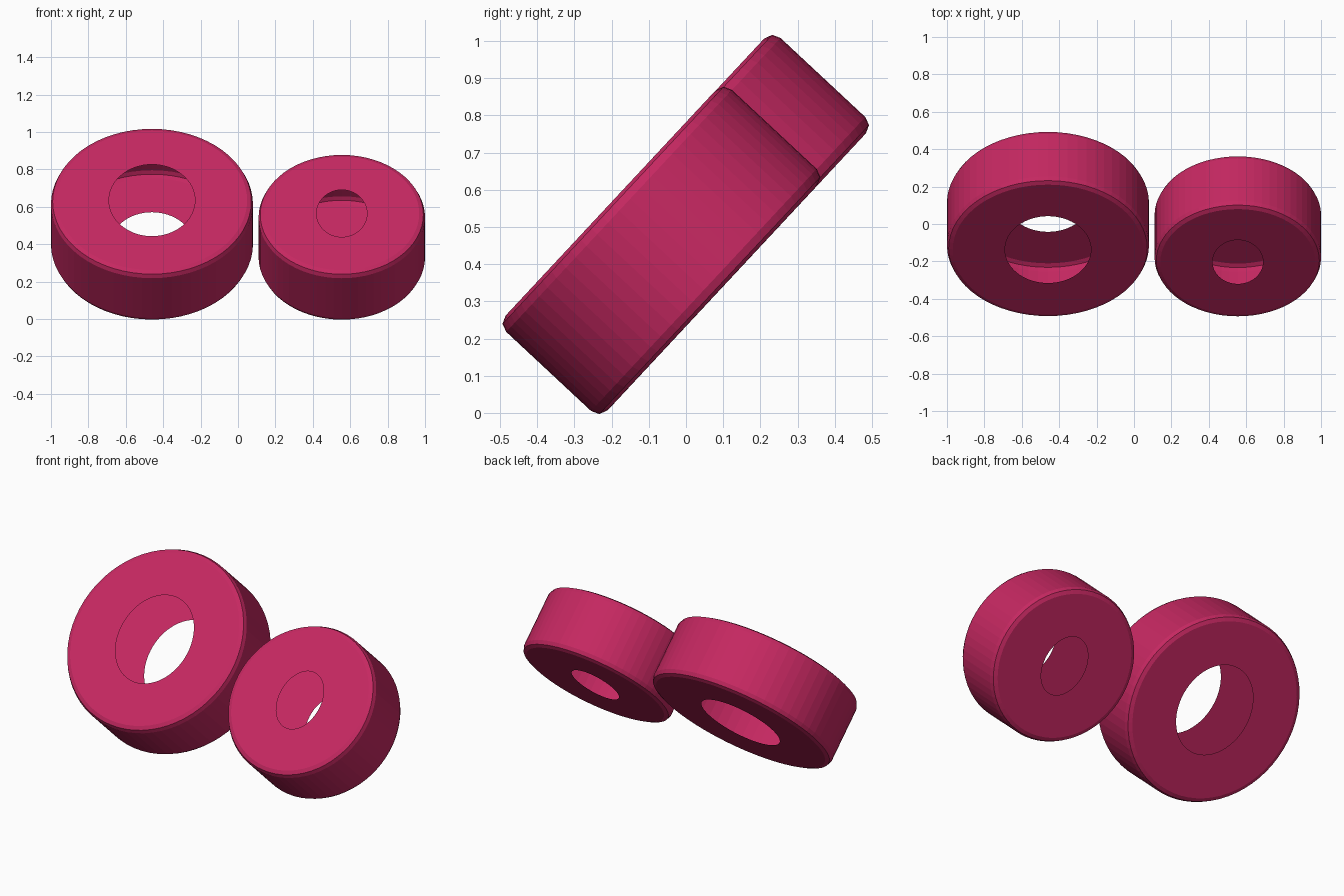
import bpy
import bmesh
import math

SEGMENTS = 64
TILT = math.radians(47)

cube = bpy.data.objects.get("Cube")
if cube:
    bpy.data.objects.remove(cube, do_unlink=True)

# Single flat colour
raspberry = bpy.data.materials.new("raspberry_pink")
raspberry.use_nodes = True
colour = (0.56, 0.021, 0.12, 1)
raspberry.diffuse_color = colour
raspberry.node_tree.nodes["Principled BSDF"].inputs["Base Color"].default_value = colour


def add_ring(bm, rx, ry, z):
    """One closed loop of vertices at height z."""
    angles = [2 * math.pi * i / SEGMENTS for i in range(SEGMENTS)]
    return [bm.verts.new((rx * math.cos(a), ry * math.sin(a), z)) for a in angles]


def hollow_disc(name, radius, hole_x, hole_y, location):
    """Hollow drum shell with rounded rims and an oval opening in each face."""
    half, bevel = 0.187, 0.031
    soft = bevel * (1 - math.sqrt(0.5))
    rim = [(radius - bevel, half), (radius - soft, half - soft), (radius, half - bevel)]
    profile = [(hole_x, hole_y, half)]
    profile += [(r, r, z) for r, z in rim]
    profile += [(r, r, -z) for r, z in reversed(rim)]
    profile += [(hole_x, hole_y, -half)]

    bm = bmesh.new()
    rings = [add_ring(bm, *p) for p in profile]
    for upper, lower in zip(rings, rings[1:]):
        for i in range(SEGMENTS):
            j = (i + 1) % SEGMENTS
            bm.faces.new((upper[i], lower[i], lower[j], upper[j]))
    mesh = bpy.data.meshes.new(name)
    bm.to_mesh(mesh)
    bm.free()
    mesh.materials.append(raspberry)
    obj = bpy.data.objects.new(name, mesh)
    obj.location = location
    obj.rotation_euler.x = TILT
    bpy.context.collection.objects.link(obj)
    return obj


# Large and small discs share one tilted plane and their lowest edge
hollow_disc("large_disc", 0.54, 0.23, 0.262, (-0.46, 0, 0.507))
hollow_disc("small_disc", 0.445, 0.135, 0.172, (0.555, -0.066, 0.437))
